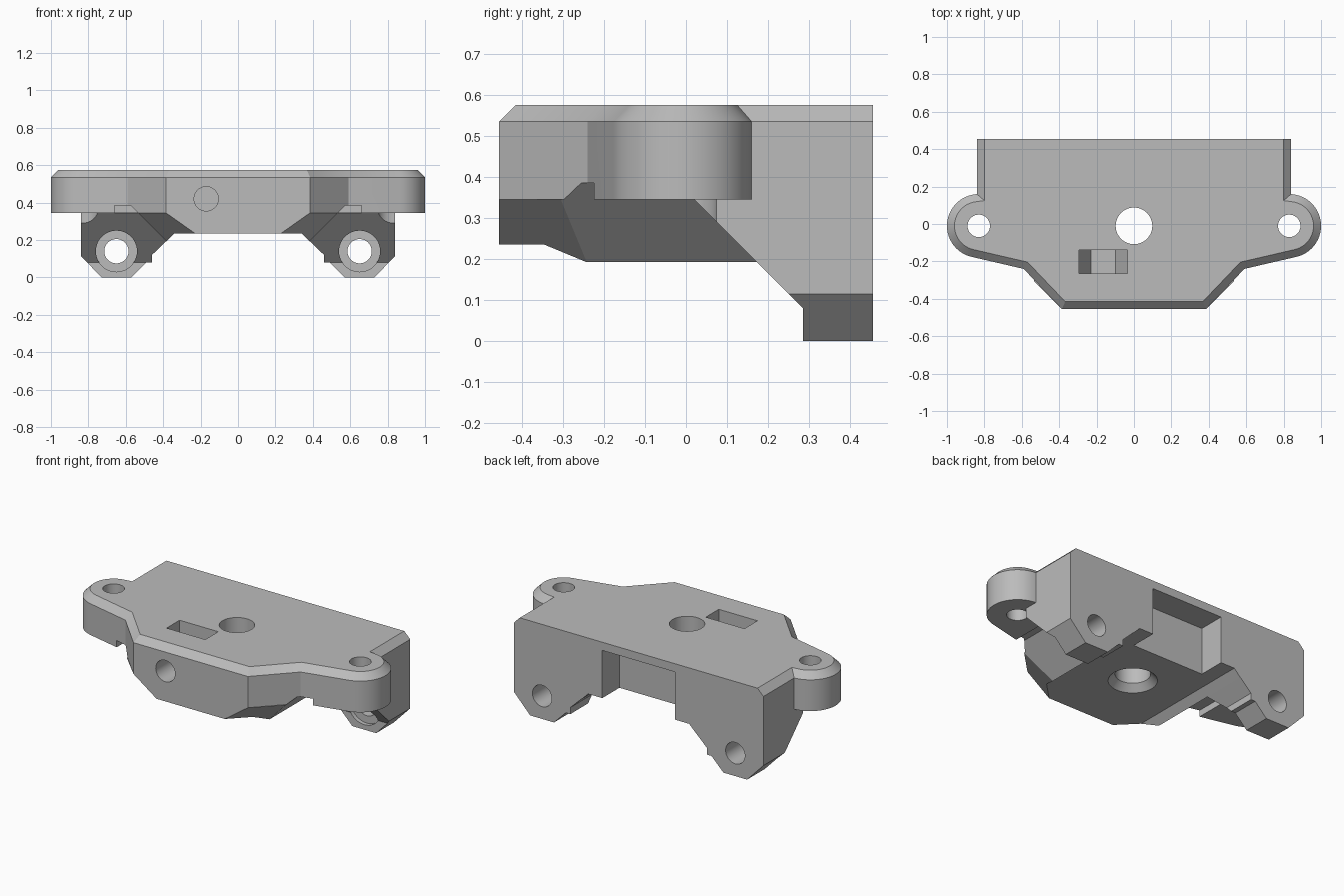
import bpy, bmesh, math
from mathutils import Vector

cube = bpy.data.objects.get("Cube")
if cube:
    bpy.data.objects.remove(cube, do_unlink=True)

mat = bpy.data.materials.new("plain grey")
mat.use_nodes = True
GREY = (0.5, 0.5, 0.5, 1)
mat.diffuse_color = GREY
mat.node_tree.nodes["Principled BSDF"].inputs["Base Color"].default_value = GREY


def finish(name, bm):
    bmesh.ops.recalc_face_normals(bm, faces=bm.faces[:])
    mesh = bpy.data.meshes.new(name)
    bm.to_mesh(mesh)
    bm.free()
    mesh.materials.append(mat)
    obj = bpy.data.objects.new(name, mesh)
    bpy.context.collection.objects.link(obj)
    return obj


def loft(name, rings, planes=()):
    """Join rings of points, cap both ends, then trim by planes."""
    bm = bmesh.new()
    loops = [[bm.verts.new(p) for p in ring] for ring in rings]
    n = len(loops[0])
    for a, b in zip(loops, loops[1:]):
        for i in range(n):
            j = (i + 1) % n
            bm.faces.new((a[i], a[j], b[j], b[i]))
    bm.faces.new(loops[0])
    bm.faces.new(loops[-1])
    for point, normal in planes:
        geom = bm.verts[:] + bm.edges[:] + bm.faces[:]
        bmesh.ops.bisect_plane(bm, geom=geom, plane_co=point, plane_no=normal, clear_outer=True)
        rim = [e for e in bm.edges if e.is_boundary]
        bmesh.ops.holes_fill(bm, edges=rim, sides=0)
    return finish(name, bm)


def along_y(name, profile, y0, y1, planes=()):
    return loft(name, [[(x, y, z) for x, z in profile] for y in (y0, y1)], planes)


def along_x(name, profile, x0, x1):
    return loft(name, [[(x, y, z) for y, z in profile] for x in (x0, x1)])


def circle(cx, cy, r, n=48):
    turns = [math.tau * i / n for i in range(n)]
    return [(cx + r * math.cos(t), cy + r * math.sin(t)) for t in turns]


def bore_z(cx, cy, sections):
    return loft("bore", [[(x, y, z) for x, y in circle(cx, cy, r)] for z, r in sections])


def bore_y(cx, cz, r, y0, y1):
    return along_y("bore", circle(cx, cz, r), y0, y1)


def cut(parts, cutter):
    """Carve the cutter out of every part, then discard it."""
    for part in parts:
        mod = part.modifiers.new("cut", "BOOLEAN")
        mod.operation = "DIFFERENCE"
        mod.solver = "EXACT"
        mod.object = cutter
        bpy.context.view_layer.update()
        graph = bpy.context.evaluated_depsgraph_get()
        carved = bpy.data.meshes.new_from_object(part.evaluated_get(graph))
        part.modifiers.clear()
        part.data = carved
    bpy.data.objects.remove(cutter, do_unlink=True)


def mirrored(half):
    return half + [(-x, v) for x, v in reversed(half)]


FRONT, BACK, TOP, UNDER = -0.455, 0.455, 0.575, 0.345
CHAMFER = 0.04
EAR_X, EAR_Y, EAR_R = 0.83, -0.01, 0.17

# Top plate outline with rounded ears
half = [(0.385, FRONT), (0.59, -0.24)]
for i in range(25):
    t = math.radians(-78 + 158 * i / 24)
    half.append((EAR_X + EAR_R * math.cos(t), EAR_Y + EAR_R * math.sin(t)))
half += [(0.84, 0.16), (0.84, BACK)]
outline = mirrored(half)

# Chamfered top edge, left square along the back
inset = []
for i, (x, y) in enumerate(outline):
    if y == BACK:
        inset.append((x - math.copysign(CHAMFER, x), y))
        continue
    p = Vector((x, y))
    before = (p - Vector(outline[i - 1])).normalized()
    after = (Vector(outline[(i + 1) % len(outline)]) - p).normalized()
    n1, n2 = Vector((before.y, -before.x)), Vector((after.y, -after.x))
    inset.append(tuple(p - CHAMFER * (n1 + n2) / (1 + n1.dot(n2))))
plate = loft("top_plate", [
    [(x, y, UNDER) for x, y in outline],
    [(x, y, TOP - CHAMFER) for x, y in outline],
    [(x, y, TOP) for x, y in inset]])

# Belly with two lengthwise ridges and slanted front corners
belly_half = [(0.34, 0.235), (0.3825, 0.1925), (0.535, UNDER)]
slants = [((s * 0.385, FRONT, UNDER), (s, -1, -math.sqrt(2))) for s in (1, -1)]
belly = along_y("belly", mirrored(belly_half), FRONT, BACK, slants)

# Rear legs with sloping front buttresses
leg_profile = [(0.2, UNDER), (0.2, 0.235), (0.34, 0.235), (0.46, 0.12), (0.46, 0.08),
               (0.49, 0.08), (0.57, 0), (0.73, 0), (0.84, 0.115), (0.84, UNDER)]
slope = [(-0.1, -0.1), (0.285, -0.1), (0.285, 0.08), (-0.03, 0.395), (-0.1, 0.395)]
legs = []
for side, s in (("left", 1), ("right", -1)):
    leg = along_y(side + "_leg", [(s * x, z) for x, z in leg_profile], 0, BACK)
    legs.append(leg)
    cut([leg], along_x("slope", slope, -1.1, 1.1))
    # Bolt hole, its counterbore, and clearance below the ear
    cut([leg], bore_y(s * 0.65, 0.14, 0.11, -0.2, 0.31))
    cut([leg], bore_y(s * 0.65, 0.14, 0.065, 0.1, 0.6))
    cut([leg], bore_z(s * EAR_X, EAR_Y, [(0.1, 0.085), (0.4, 0.085)]))
    # Ear hole and raised web beside the ear
    cut([plate], bore_z(s * EAR_X, EAR_Y, [(0.2, 0.06), (0.7, 0.06)]))
    web = [(0.525, 0.335), (0.575, 0.385), (0.66, 0.385), (0.66, 0.335)]
    cut([plate], along_y("web", [(s * x, z) for x, z in web], -0.5, 0))

# Central hole, flared at the bottom
core = [plate, belly]
cut(core, bore_z(0, -0.01, [(0.2, 0.17), (0.275, 0.098), (0.7, 0.098)]))

# Rear notch
notch = [(-0.245, 0.1), (0.245, 0.1), (0.245, 0.525), (-0.245, 0.525)]
cut(core + legs, along_y("notch", notch, 0.29, 0.6))

# Nut pocket with a hexagonal floor, and the screw hole in front
pocket = [(-0.13, 0.7), (-0.13, 0.42), (-0.065, 0.31), (0.065, 0.31), (0.13, 0.42), (0.13, 0.7)]
cut(core, along_y("pocket", [(x - 0.165, z) for x, z in pocket], -0.265, -0.14))
cut(core, bore_y(-0.17, 0.42, 0.065, -0.6, -0.05))

# Smooth bores and ears, crisp edges
bpy.ops.object.select_all(action="DESELECT")
for part in core + legs:
    part.select_set(True)
    bpy.context.view_layer.objects.active = part
bpy.ops.object.shade_smooth_by_angle(angle=math.radians(25))
